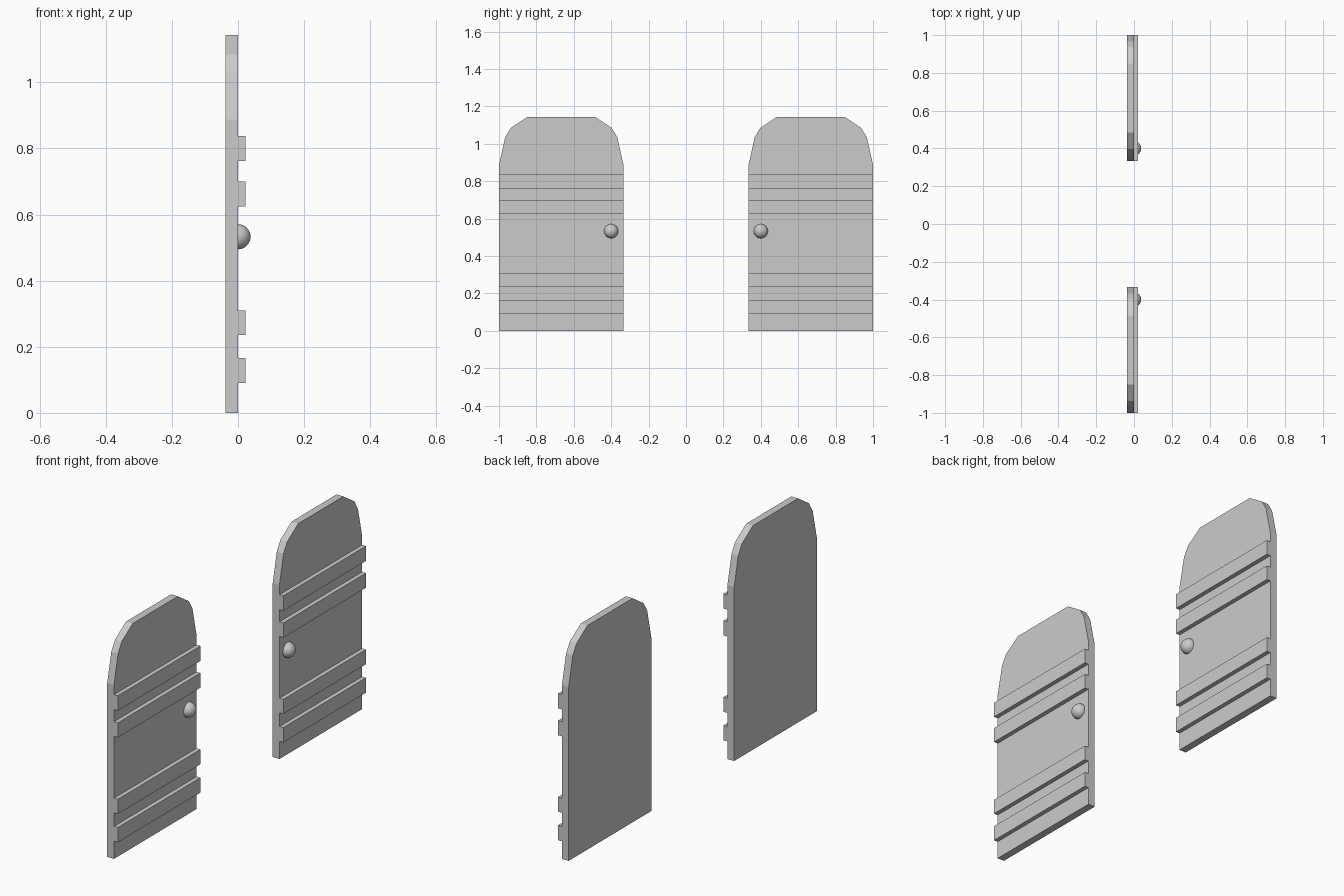
import bpy, bmesh
from math import radians

if "Cube" in bpy.data.objects:
    bpy.data.objects.remove(bpy.data.objects["Cube"])

MID = 0.667          # door centre distance from y = 0
HALF = 0.333         # half door width
BACK, FACE = -0.038, 0.0
SLAT_X = 0.022       # how far the slats stand out
SLATS = [(0.09, 0.166), (0.235, 0.31), (0.625, 0.70), (0.762, 0.838)]

# Half outline of the arched panel: (offset from door centre, z)
HALF_ARCH = [(HALF, 0.0), (HALF, 0.887), (0.30, 1.035), (0.27, 1.085), (0.182, 1.143)]


def prism(name, outline, x0, x1):
    """Extrude a (y, z) outline from x0 to x1."""
    bm = bmesh.new()
    face = bm.faces.new([bm.verts.new((x0, y, z)) for y, z in outline])
    ext = bmesh.ops.extrude_face_region(bm, geom=[face])
    moved = [v for v in ext["geom"] if isinstance(v, bmesh.types.BMVert)]
    bmesh.ops.translate(bm, verts=moved, vec=(x1 - x0, 0, 0))
    bmesh.ops.recalc_face_normals(bm, faces=bm.faces)
    mesh = bpy.data.meshes.new(name)
    bm.to_mesh(mesh)
    bm.free()
    obj = bpy.data.objects.new(name, mesh)
    bpy.context.collection.objects.link(obj)
    return obj


def door(side, sign):
    cy = sign * MID

    # Arched panel
    outline = HALF_ARCH + [(-y, z) for y, z in reversed(HALF_ARCH)]
    panel = prism(f"{side}_door_panel", [(cy + y, z) for y, z in outline], BACK, FACE)

    # Horizontal slats on the face
    parts = []
    for i, (z0, z1) in enumerate(SLATS, 1):
        rect = [(cy - HALF, z0), (cy + HALF, z0), (cy + HALF, z1), (cy - HALF, z1)]
        parts.append(prism(f"{side}_door_slat_{i}", rect, FACE, SLAT_X))

    # Round knob near the inner edge, half sunk into the panel
    bpy.ops.mesh.primitive_uv_sphere_add(segments=32, ring_count=16, radius=0.038,
                                         location=(0, sign * 0.40, 0.533))
    knob = bpy.context.object
    knob.name = f"{side}_door_knob"
    bpy.ops.object.shade_smooth_by_angle(angle=radians(30))

    for part in parts + [knob]:
        part.parent = panel


door("left", -1)
door("right", 1)
